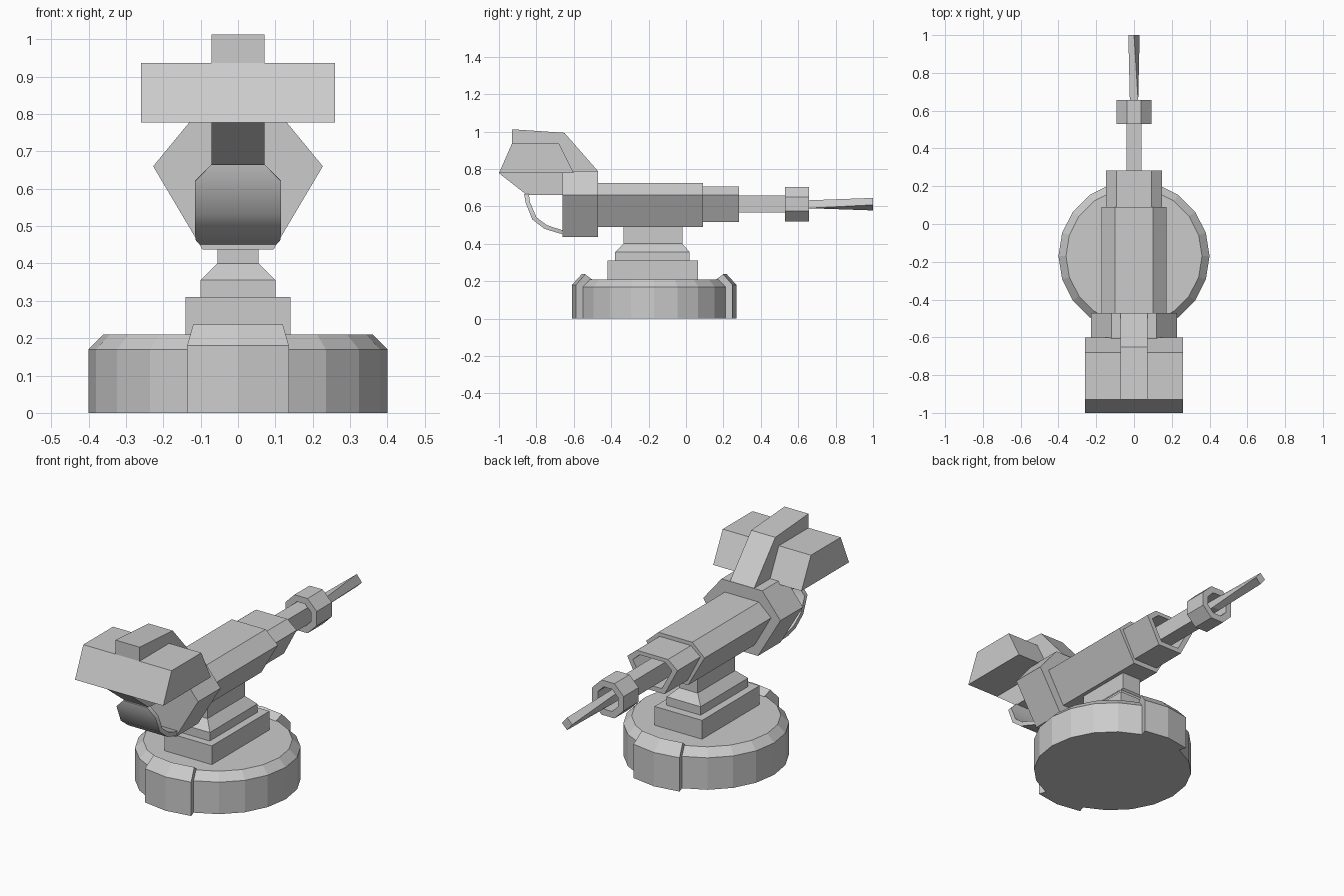
import bpy, bmesh, math

if "Cube" in bpy.data.objects:
    bpy.data.objects.remove(bpy.data.objects["Cube"])


def loft(name, rings, closed=False):
    """Skin a list of equal-length rings; cap both ends unless closed."""
    bm = bmesh.new()
    vs = [[bm.verts.new(p) for p in r] for r in rings]
    n = len(rings[0])
    pairs = list(zip(vs, vs[1:])) + ([(vs[-1], vs[0])] if closed else [])
    for a, b in pairs:
        for i in range(n):
            j = (i + 1) % n
            bm.faces.new((a[i], a[j], b[j], b[i]))
    if not closed:
        bm.faces.new(vs[0])
        bm.faces.new(vs[-1])
    bmesh.ops.recalc_face_normals(bm, faces=bm.faces)
    me = bpy.data.meshes.new(name)
    bm.to_mesh(me)
    bm.free()
    ob = bpy.data.objects.new(name, me)
    bpy.context.collection.objects.link(ob)
    return ob


def along_y(pts, y):
    return [(x, y, z) for x, z in pts]


def across_x(name, pts, w):
    """Side profile (y, z) extruded symmetrically in x."""
    return loft(name, [[(s * w, y, z) for y, z in pts] for s in (-1, 1)])


def rect(hx, y0, y1, z):
    return [(-hx, y0, z), (hx, y0, z), (hx, y1, z), (-hx, y1, z)]


def hexa(top, mid, bottom, z0, zm, z1):
    return [(-top, z1), (top, z1), (mid, zm), (bottom, z0), (-bottom, z0), (-mid, zm)]


def octa(r, zc):
    return [(r * math.cos(a), zc + r * math.sin(a))
            for a in (math.radians(22.5 + 45 * i) for i in range(8))]


# Round chamfered base
CY = -0.17


def polar(r, deg, z):
    a = math.radians(deg)
    return (r * math.cos(a), CY + r * math.sin(a), z)


loft("base", [[polar(r, 18 * i, z) for i in range(20)]
              for r, z in ((0.40, 0), (0.40, 0.17), (0.36, 0.21))])

# Raised panels at front and back of the base
panel = [(0.44, 0), (0.44, 0.18), (0.388, 0.237), (0.35, 0.21), (0.35, 0)]
for name, mid in (("base_panel_front", 270), ("base_panel_back", 90)):
    loft(name, [[polar(r, mid + d, z) for r, z in panel] for d in (-18, 0, 18)])

# Stepped pedestal and neck
loft("pedestal_block", [rect(0.14, -0.42, 0.065, z) for z in (0.21, 0.31)])
loft("pedestal_neck", [rect(0.10, -0.38, 0.02, 0.31), rect(0.10, -0.38, 0.02, 0.355),
                       rect(0.055, -0.335, -0.02, 0.40), rect(0.055, -0.335, -0.02, 0.50)])

# Hexagonal body with rear collar
body = hexa(0.10, 0.172, 0.075, 0.49, 0.66, 0.725)
loft("body", [along_y(body, y) for y in (-0.48, 0.09)])
collar = hexa(0.12, 0.227, 0.095, 0.437, 0.66, 0.79)
loft("rear_collar", [along_y(collar, y) for y in (-0.66, -0.47)])

# Hollow front collar
outer = hexa(0.092, 0.148, 0.072, 0.515, 0.66, 0.705)
inner = hexa(0.075, 0.115, 0.055, 0.54, 0.65, 0.685)
loft("front_collar", [along_y(outer, 0.08), along_y(outer, 0.283),
                      along_y(inner, 0.283), along_y(inner, 0.16)])

# Barrel
barrel = [(-0.04, 0.567), (0.04, 0.567), (0.04, 0.657), (-0.04, 0.657)]
loft("barrel", [along_y(barrel, y) for y in (0.15, 0.56)])

# Open octagonal muzzle ring
big, small = octa(0.1, 0.612), octa(0.064, 0.612)
loft("muzzle_ring", [along_y(big, 0.53), along_y(big, 0.657),
                     along_y(small, 0.657), along_y(small, 0.53)], closed=True)

# Twisted tip: square at the root, diamond at the end
root = [(0.022, 0.632), (0.022, 0.59), (-0.022, 0.59), (-0.022, 0.632)]
end = [(0, 0.645), (0.03, 0.608), (0, 0.578), (-0.03, 0.615)]
loft("tip", [along_y(root, 0.55), along_y(root, 0.65), along_y(end, 1.0)])

# Rear head: wide housing and central spine
across_x("head_housing", [(-1.0, 0.777), (-0.93, 0.937), (-0.68, 0.937), (-0.60, 0.777)], 0.26)
across_x("head_spine", [(-1.0, 0.777), (-0.93, 0.93), (-0.93, 1.012), (-0.65, 0.993),
                        (-0.472, 0.79), (-0.472, 0.70), (-0.64, 0.66), (-0.85, 0.66)], 0.071)

# Curved rear guard: (half width, outer y, outer z, inner y, inner z)
guard = [(0.071, -0.865, 0.665, -0.84, 0.665), (0.115, -0.858, 0.62, -0.834, 0.622),
         (0.115, -0.822, 0.53, -0.80, 0.542), (0.115, -0.757, 0.48, -0.745, 0.50),
         (0.113, -0.70, 0.462, -0.692, 0.482), (0.10, -0.65, 0.448, -0.645, 0.468)]
rear_guard = loft("rear_guard", [[(-w, yo, zo), (w, yo, zo), (w, yi, zi), (-w, yi, zi)]
                                 for w, yo, zo, yi, zi in guard])
bpy.context.view_layer.objects.active = rear_guard
rear_guard.select_set(True)
bpy.ops.object.shade_smooth_by_angle(angle=math.radians(45))
